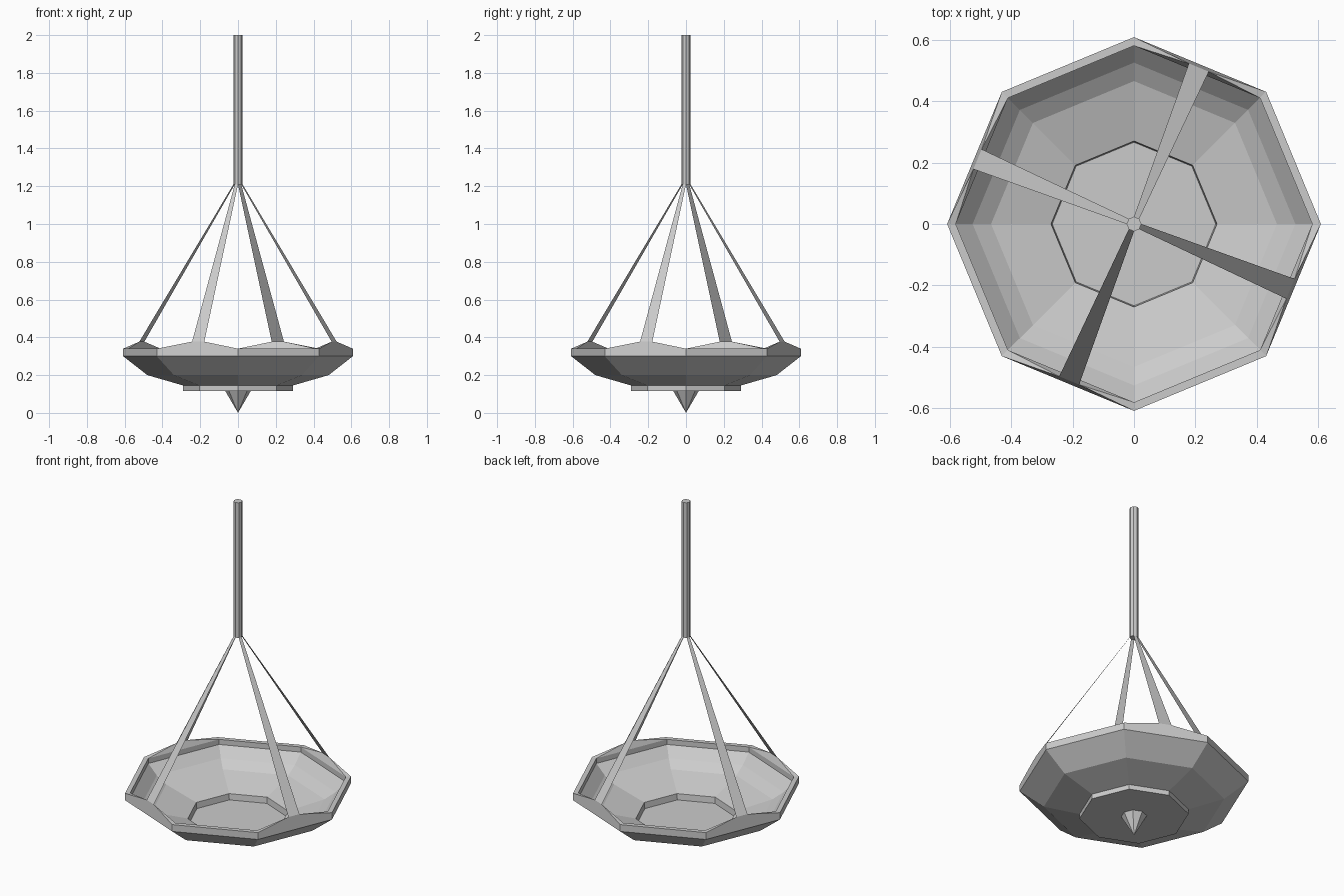
import bpy, bmesh
from math import cos, sin, pi

if "Cube" in bpy.data.objects:
    bpy.data.objects.remove(bpy.data.objects["Cube"])

N = 8


def finish(bm, name, recalc=True):
    if recalc:
        bmesh.ops.recalc_face_normals(bm, faces=bm.faces)
    me = bpy.data.meshes.new(name)
    bm.to_mesh(me)
    bm.free()
    ob = bpy.data.objects.new(name, me)
    bpy.context.collection.objects.link(ob)
    return ob


def ring(bm, r, z):
    return [bm.verts.new((r * cos(2 * pi * i / N), r * sin(2 * pi * i / N), z)) for i in range(N)]


def polar(bm, mid, out, side, z):
    # point at distance out along angle mid, shifted sideways
    return bm.verts.new((out * cos(mid) - side * sin(mid), out * sin(mid) + side * cos(mid), z))


def strap_angle(i):
    return 2 * pi * (i + 0.5) / N


# octagonal bowl with foot; alternate rim sides rise to a peak under each strap
bm = bmesh.new()
profile = [(0.29, 0.117), (0.29, 0.145), (0.48, 0.20), (0.608, 0.30), (0.608, 0.34),
           (0.58, 0.34), (0.58, 0.31), (0.525, 0.255), (0.465, 0.218), (0.27, 0.165), (0.266, 0.13)]
rings = [ring(bm, r, z) for r, z in profile]
bm.faces.new(rings[0])
bm.faces.new(rings[-1])
for k in range(len(rings) - 1):
    for i in range(N):
        j = (i + 1) % N
        if i % 2 == 0 or k not in (3, 4, 5):
            bm.faces.new((rings[k][i], rings[k][j], rings[k + 1][j], rings[k + 1][i]))

low, out, inn, wall = rings[3:7]
for i in range(1, N, 2):
    j = (i + 1) % N
    a, b = (polar(bm, strap_angle(i), 0.551, s * 0.035, 0.377) for s in (-1, 1))
    for f in ((low[i], low[j], out[j], b, a, out[i]),
              (inn[i], inn[j], b, a),
              (wall[i], wall[j], inn[j], inn[i]),
              (out[i], a, inn[i]), (out[j], b, inn[j])):
        bm.faces.new(f)
finish(bm, "bowl")

# thin flat straps tapering from the rim peaks up to the rod
bm = bmesh.new()
for i in range(1, N, 2):
    mid = strap_angle(i)
    bm.faces.new([polar(bm, mid, *p) for p in ((0.551, -0.035, 0.377), (0.551, 0.035, 0.377),
                                              (0.0222, 0.0092, 1.21), (0.0222, -0.0092, 1.21))])
finish(bm, "straps", recalc=False)

# hanging rod
bm = bmesh.new()
a, b = ring(bm, 0.024, 1.21), ring(bm, 0.024, 2.0)
bm.faces.new(a)
bm.faces.new(b)
for i in range(N):
    bm.faces.new((a[i], a[(i + 1) % N], b[(i + 1) % N], b[i]))
finish(bm, "hanging_rod")

# pointed finial below the bowl
bm = bmesh.new()
a = ring(bm, 0.068, 0.117)
tip = bm.verts.new((0, 0, 0))
bm.faces.new(a)
for i in range(N):
    bm.faces.new((a[i], a[(i + 1) % N], tip))
finish(bm, "bottom_finial")
